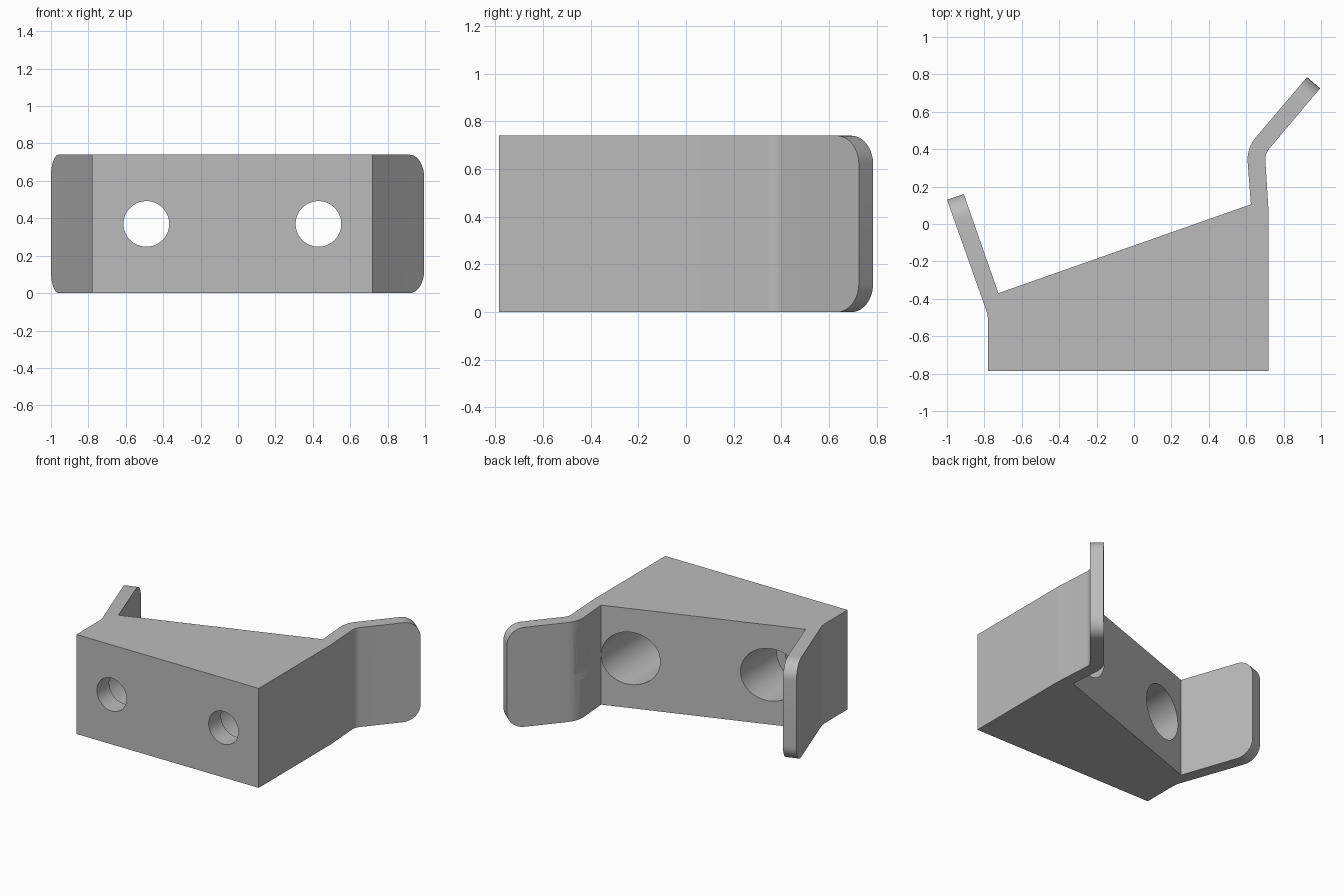
import bpy, bmesh, math
from mathutils import Vector

if "Cube" in bpy.data.objects:
    bpy.data.objects.remove(bpy.data.objects["Cube"])

HEIGHT = 0.74

# Material
grey = bpy.data.materials.new("plain grey")
grey.use_nodes = True
colour = (0.5, 0.5, 0.5, 1)
grey.diffuse_color = colour
grey.node_tree.nodes["Principled BSDF"].inputs["Base Color"].default_value = colour


def rounded_outline(corners, steps=8):
    """Turn (x, y, radius) corners into an outline with tangent arcs."""
    outline = []
    for i, (x, y, r) in enumerate(corners):
        p = Vector((x, y))
        if r == 0:
            outline.append(p)
            continue
        a = (Vector(corners[i - 1][:2]) - p).normalized()
        b = (Vector(corners[(i + 1) % len(corners)][:2]) - p).normalized()
        half = a.angle(b) / 2
        centre = p + (a + b).normalized() * r / math.sin(half)
        start = p + a * r / math.tan(half) - centre
        end = p + b * r / math.tan(half) - centre
        for k in range(steps + 1):
            d = start.lerp(end, k / steps).normalized()
            outline.append(centre + d * r)
    return outline


# Wedge block with a bent wing at each side, seen from above
corners = [
    (-0.78, -0.785, 0), (0.72, -0.785, 0),
    (0.72, 0.06, 0.2), (0.70, 0.375, 0.09),
    (0.995, 0.725, 0), (0.925, 0.785, 0),
    (0.602, 0.405, 0.18), (0.625, 0.105, 0),
    (-0.725, -0.37, 0), (-0.91, 0.16, 0),
    (-1.0, 0.13, 0), (-0.78, -0.49, 0.2),
]
wing_ends = [Vector(c[:2]) for c in corners if c[1] > 0.12 and c[2] == 0]

bm = bmesh.new()
base = bm.faces.new([bm.verts.new((p.x, p.y, 0)) for p in rounded_outline(corners)])
top = bmesh.ops.extrude_face_region(bm, geom=[base])["geom"]
bmesh.ops.translate(bm, vec=(0, 0, HEIGHT),
                    verts=[g for g in top if isinstance(g, bmesh.types.BMVert)])
bmesh.ops.recalc_face_normals(bm, faces=bm.faces)

# Round the upper and lower corners of both wings
tips = {v for v in bm.verts if any((v.co.xy - e).length < 0.001 for e in wing_ends)}
tip_edges = [e for e in bm.edges if set(e.verts) <= tips
             and e.verts[0].co.z == e.verts[1].co.z]
bmesh.ops.bevel(bm, geom=tip_edges, offset=0.12, segments=10, profile=0.5,
                affect="EDGES", clamp_overlap=True)

mesh = bpy.data.meshes.new("bracket")
bm.to_mesh(mesh)
bm.free()
bracket = bpy.data.objects.new("bracket", mesh)
bpy.context.collection.objects.link(bracket)
mesh.materials.append(grey)


def drill(x, radius, y0, y1):
    """Cut a round hole along y."""
    bpy.ops.mesh.primitive_cylinder_add(
        vertices=64, radius=radius, depth=y1 - y0,
        location=(x, (y0 + y1) / 2, HEIGHT / 2), rotation=(math.pi / 2, 0, 0))
    cutter = bpy.context.object
    cutter.name = "hole_cutter"
    cutter.hide_render = True
    cutter.data.materials.append(grey)
    cut = bracket.modifiers.new("hole", "BOOLEAN")
    cut.operation = "DIFFERENCE"
    cut.solver = "EXACT"
    cut.object = cutter
    bpy.context.view_layer.objects.active = bracket
    bpy.ops.object.modifier_apply(modifier=cut.name)
    bpy.data.objects.remove(cutter)


# Screw holes with wide counterbores from the sloping side
for x in (-0.49, 0.43):
    drill(x, 0.122, -1, 0.5)
    drill(x, 0.195, -0.64, 0.5)

# Smooth the bends and holes, keep the corners crisp
bpy.ops.object.select_all(action="DESELECT")
bracket.select_set(True)
bpy.context.view_layer.objects.active = bracket
bpy.ops.object.shade_smooth_by_angle(angle=math.radians(25))
